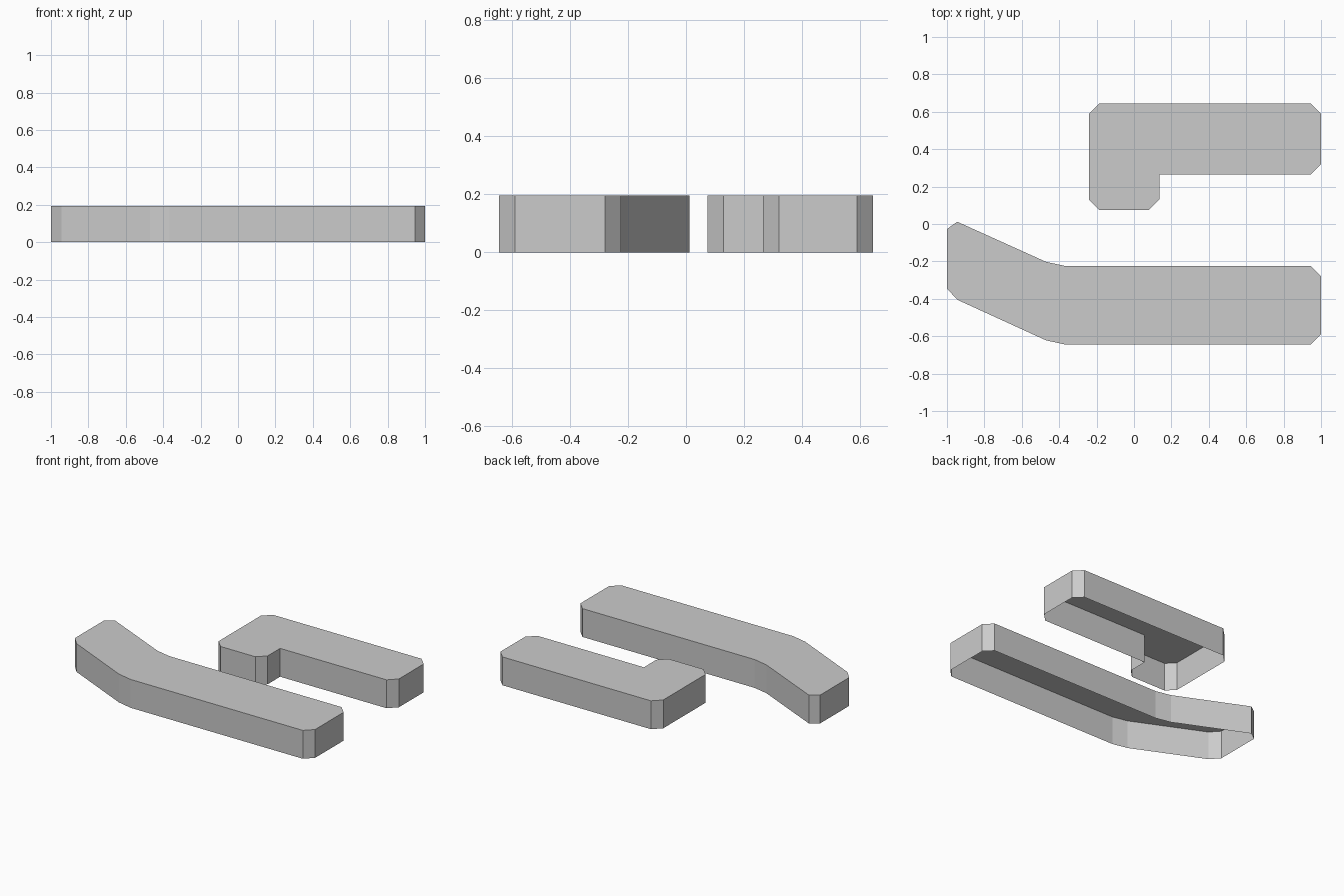
import bpy
import bmesh
from mathutils import Vector

cube = bpy.data.objects.get("Cube")
if cube:
    bpy.data.objects.remove(cube, do_unlink=True)

HEIGHT = 0.195
CUT = 0.055

# One plain grey material shared by both blocks
grey = bpy.data.materials.new("plain_grey")
grey.use_nodes = True
colour = (0.6, 0.6, 0.6, 1)
grey.diffuse_color = colour
grey.node_tree.nodes["Principled BSDF"].inputs["Base Color"].default_value = colour


def chamfered(corners):
    """Cut every corner of an outline, except those marked as sharp."""
    points = [Vector((x, y, HEIGHT)) for x, y, sharp in corners]
    outline = []
    for i, point in enumerate(points):
        if corners[i][-1]:
            outline.append(point)
            continue
        before = points[i - 1]
        after = points[(i + 1) % len(points)]
        outline.append(point + (before - point).normalized() * CUT)
        outline.append(point + (after - point).normalized() * CUT)
    return outline


def open_block(name, corners):
    """Flat top with thin walls dropped to the ground, open underneath."""
    bm = bmesh.new()
    top = bm.faces.new([bm.verts.new(p) for p in chamfered(corners)])
    top.normal_update()
    walls = bmesh.ops.extrude_edge_only(bm, edges=list(top.edges))
    for item in walls["geom"]:
        if isinstance(item, bmesh.types.BMVert):
            item.co.z = 0
    bmesh.ops.recalc_face_normals(bm, faces=bm.faces)
    bm.normal_update()
    if top.normal.z < 0:
        bmesh.ops.reverse_faces(bm, faces=bm.faces)
    mesh = bpy.data.meshes.new(name)
    bm.to_mesh(mesh)
    bm.free()
    mesh.materials.append(grey)
    obj = bpy.data.objects.new(name, mesh)
    bpy.context.collection.objects.link(obj)
    return obj


# Long block in front, bent towards the back at its right end
open_block("bent_long_block", [
    (1, -0.645, False),
    (1, -0.225, False),
    (-0.42, -0.225, False),
    (-0.945, 0.012, True),
    (-1, -0.027, True),
    (-1, -0.345, True),
    (-0.945, -0.405, True),
    (-0.42, -0.645, False),
])

# Short L-shaped block behind, with a sharp inner corner
open_block("corner_block", [
    (1, 0.265, False),
    (1, 0.645, False),
    (-0.24, 0.645, False),
    (-0.24, 0.075, False),
    (0.135, 0.075, False),
    (0.135, 0.265, True),
])
